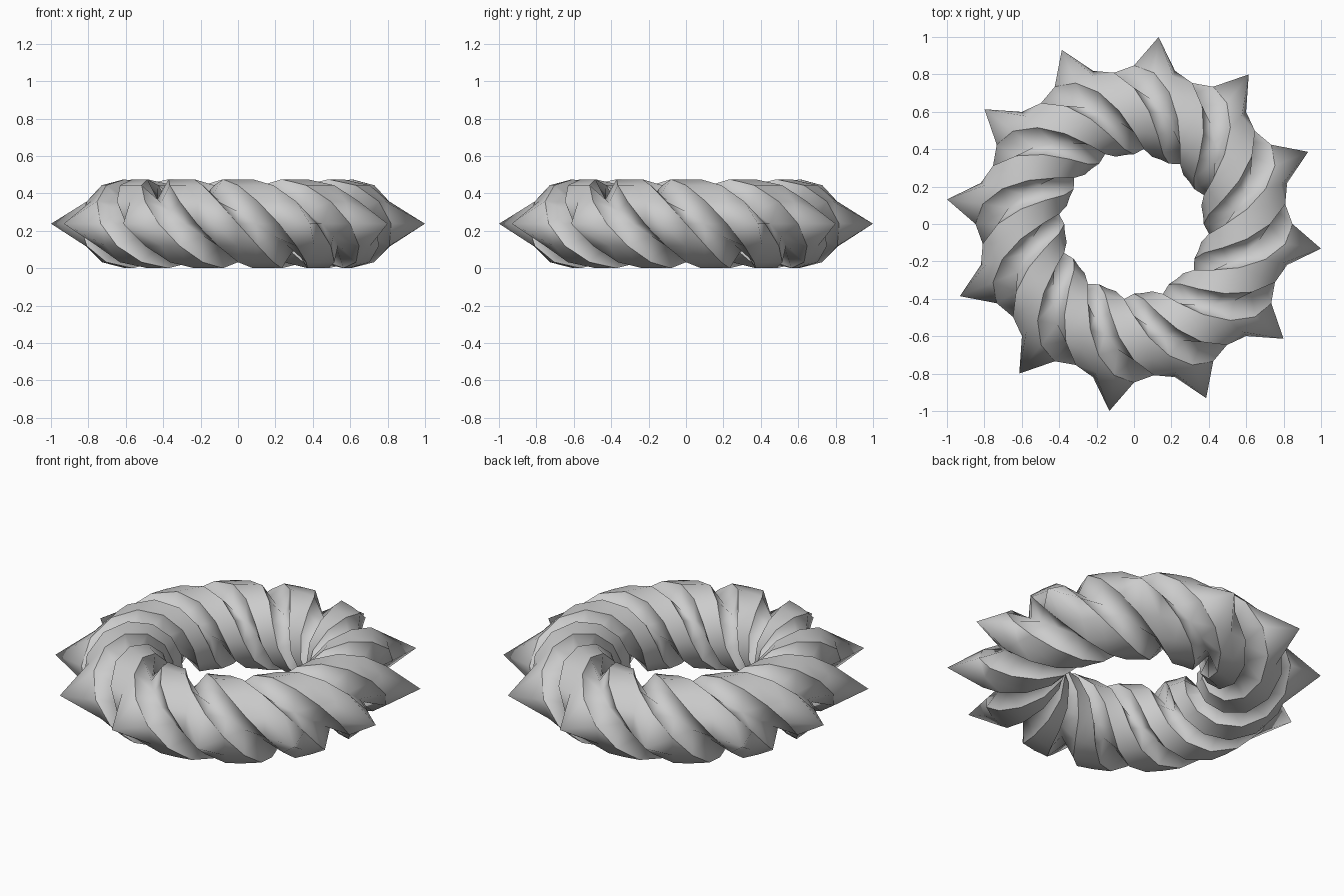
import bpy, bmesh
from math import sin, cos, radians

cube = bpy.data.objects.get("Cube")
if cube:
    bpy.data.objects.remove(cube, do_unlink=True)

RING = 0.61        # radius of the ring's centre line
RIBBON = 0.2375    # tube radius on the raised ribbons
GROOVE = 0.13      # tube radius at the bottom of the grooves
TIP = 1.008        # distance of the spike tips from the axis
SEGMENTS, SIDES = 48, 12
STEP, TURN = 360 / SEGMENTS, 360 / SIDES

# One plain grey material
grey = bpy.data.materials.new("plain_grey")
grey.use_nodes = True
colour = (0.6, 0.6, 0.6, 1)
grey.diffuse_color = colour
grey.node_tree.nodes["Principled BSDF"].inputs["Base Color"].default_value = colour

# Cross-section with three ribbons, turned one side further at each segment
bm = bmesh.new()
rows = []
for i in range(SEGMENTS):
    theta = radians(STEP * i)
    row = []
    for j in range(SIDES):
        place = (j - i + 3) % SIDES
        phi = radians(TURN * place)
        tube = GROOVE if j % 4 == 2 else RIBBON
        r = RING + tube * cos(phi)
        # The ribbon's middle is drawn out to a spike where it crosses the outer rim
        if j % 4 == 0 and place == 0:
            r = TIP
        row.append(bm.verts.new((r * cos(theta), r * sin(theta),
                                 RIBBON + tube * sin(phi))))
    rows.append(row)

for i in range(SEGMENTS):
    a, b = rows[i], rows[(i + 1) % SEGMENTS]
    for j in range(SIDES):
        k = (j + 1) % SIDES
        face = bm.faces.new((a[j], b[j], b[k], a[k]))
        face.smooth = True
bmesh.ops.recalc_face_normals(bm, faces=bm.faces)

# Crisp ribbon borders, soft grooves
for i in range(SEGMENTS):
    for j in range(1, SIDES, 2):
        bm.edges.get((rows[i][j], rows[(i + 1) % SEGMENTS][j])).smooth = False

mesh = bpy.data.meshes.new("twisted_ring")
bm.to_mesh(mesh)
bm.free()
mesh.materials.append(grey)
ring = bpy.data.objects.new("twisted_ring", mesh)
bpy.context.collection.objects.link(ring)
